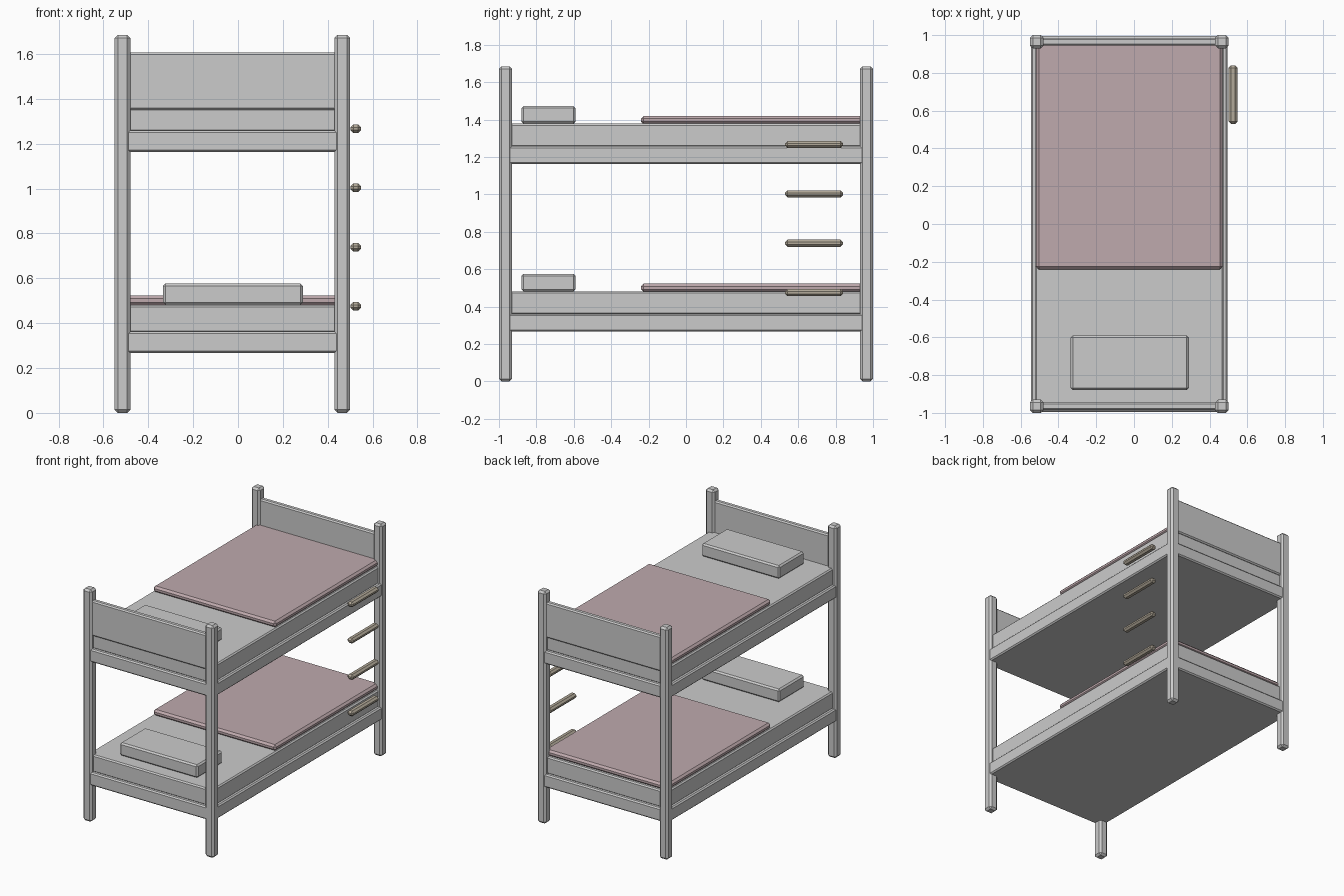
import bpy

if "Cube" in bpy.data.objects:
    bpy.data.objects.remove(bpy.data.objects["Cube"])


def mat(name, col):
    m = bpy.data.materials.new(name)
    m.diffuse_color = (*col, 1)
    m.use_nodes = True
    m.node_tree.nodes["Principled BSDF"].inputs["Base Color"].default_value = m.diffuse_color
    return m


PINK = mat("blanket_pink", (0.52, 0.40, 0.42))
TAN = mat("rung_tan", (0.45, 0.40, 0.32))


def box(name, x, y, z, bevel, material=None):
    """Chamfered box from (min, max) ranges on each axis."""
    bpy.ops.mesh.primitive_cube_add(
        size=1, location=[(r[0] + r[1]) / 2 for r in (x, y, z)])
    ob = bpy.context.object
    ob.name = name
    ob.scale = [r[1] - r[0] for r in (x, y, z)]
    bpy.ops.object.transform_apply(location=False, rotation=False, scale=True)
    mod = ob.modifiers.new("chamfer", "BEVEL")
    mod.width = bevel
    mod.segments = 1
    if material:
        ob.data.materials.append(material)
    return ob


X0, X1 = -0.55, 0.50      # outer faces of the posts
P = 0.07                  # post thickness

# Corner posts
for side, xs in (("left", (X0, X0 + P)), ("right", (X1 - P, X1))):
    for end, ys in (("front", (-1, -1 + P)), ("back", (1 - P, 1))):
        box(f"{end}_{side}_post", xs, ys, (0, 1.685), 0.014)

# Two bunks: frame slab, mattress, blanket and pillow
for level, z in (("lower", 0.267), ("upper", 1.163)):
    top = z + 0.215
    box(f"{level}_frame", (X0 + 0.004, X1 - 0.004), (-0.995, 0.995),
        (z, z + 0.095), 0.009)
    box(f"{level}_mattress", (X0 + 0.025, X1 - 0.025), (-0.972, 0.972),
        (z + 0.09, top), 0.009)
    box(f"{level}_blanket", (-0.518, 0.468), (-0.24, 0.958),
        (top - 0.003, top + 0.041), 0.014, PINK)
    box(f"{level}_pillow", (-0.335, 0.29), (-0.88, -0.59),
        (top, top + 0.094), 0.011)

# End boards of the upper bunk
for end, ys in (("front", (-0.985, -0.945)), ("back", (0.945, 0.985))):
    box(f"{end}_end_board", (X0 + 0.04, X1 - 0.04), ys, (1.35, 1.606), 0.009)

# Ladder rungs
for i in range(4):
    z = 0.475 + i * 0.264
    box(f"ladder_rung_{i + 1}", (0.501, 0.549), (0.53, 0.84),
        (z - 0.019, z + 0.019), 0.013, TAN)
